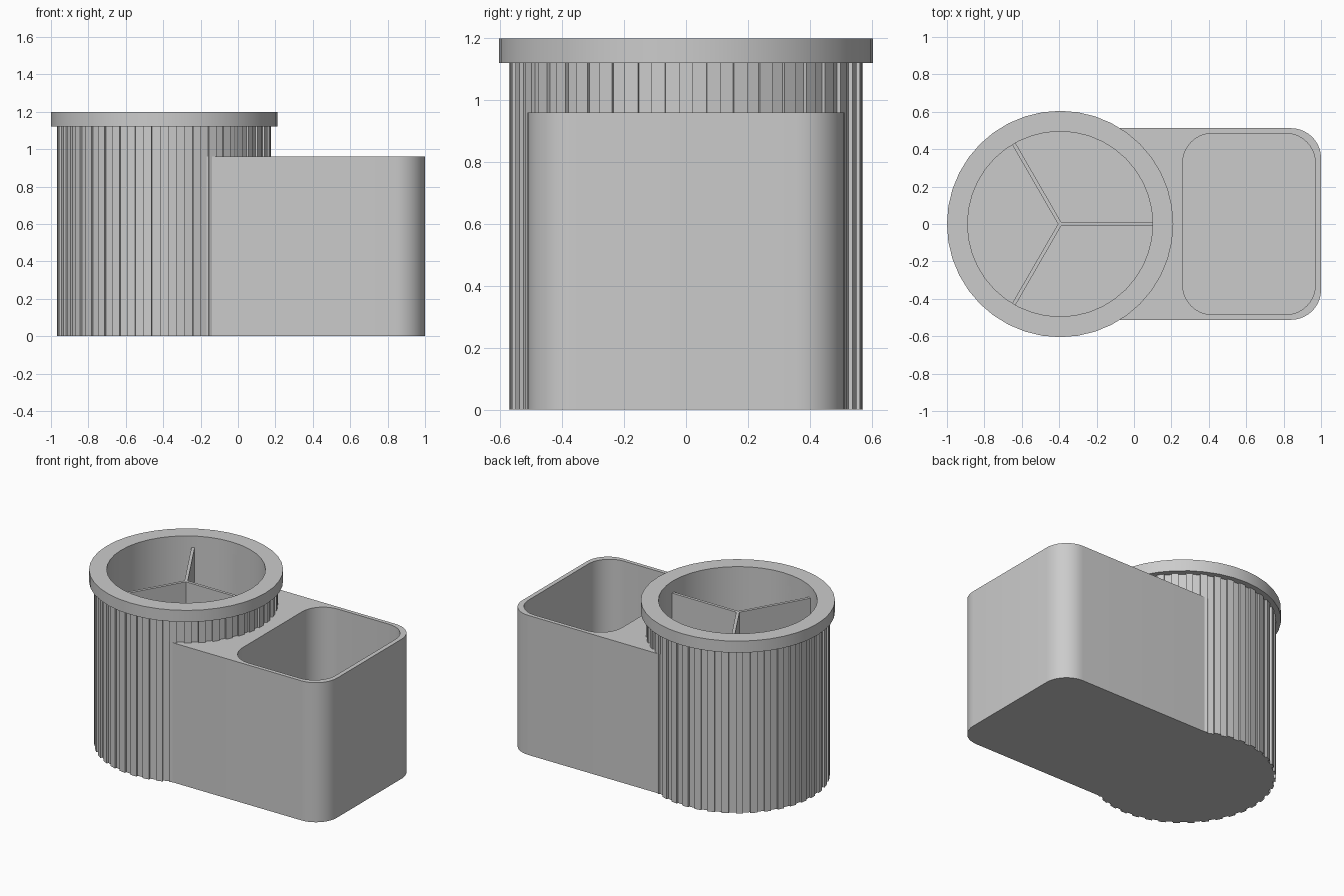
import bpy
import bmesh
from math import sin, cos, pi, radians, asin

cube = bpy.data.objects.get("Cube")
if cube:
    bpy.data.objects.remove(cube, do_unlink=True)

CUP_X = -0.395      # centre of the round cup
CUP_R = 0.495       # inside radius of the cup
CUP_TOP = 1.12      # underside of the rim
BOX_TOP = 0.96
BOX_Y = 0.512       # half depth of the box
FLOOR = 0.03
SIDES = 40

grey = bpy.data.materials.new("plain grey")
grey.use_nodes = True
grey.diffuse_color = (0.6, 0.6, 0.6, 1)
grey.node_tree.nodes["Principled BSDF"].inputs["Base Color"].default_value = (0.6, 0.6, 0.6, 1)


def arc(cx, cy, r, start, end, steps):
    """Points along an arc, angles in radians."""
    angles = [start + (end - start) * i / steps for i in range(steps + 1)]
    return [(cx + r * cos(a), cy + r * sin(a)) for a in angles]


def circle(r):
    return arc(CUP_X, 0, r, 0, 2 * pi, SIDES)[:-1]


def rounded_rectangle(x0, x1, half_y, r):
    corners = [(x1 - r, half_y - r), (x0 + r, half_y - r),
               (x0 + r, r - half_y), (x1 - r, r - half_y)]
    points = []
    for i, (cx, cy) in enumerate(corners):
        points += arc(cx, cy, r, i * pi / 2, (i + 1) * pi / 2, 10)
    return points


def prism(name, outline, bottom, top):
    """Extrude a flat outline between two heights."""
    bm = bmesh.new()
    base = bm.faces.new([bm.verts.new((x, y, bottom)) for x, y in outline])
    grown = bmesh.ops.extrude_face_region(bm, geom=[base])["geom"]
    for v in grown:
        if isinstance(v, bmesh.types.BMVert):
            v.co.z = top
    bmesh.ops.recalc_face_normals(bm, faces=bm.faces)
    mesh = bpy.data.meshes.new(name)
    bm.to_mesh(mesh)
    bm.free()
    mesh.materials.append(grey)
    obj = bpy.data.objects.new(name, mesh)
    bpy.context.collection.objects.link(obj)
    return obj


def select_only(obj):
    bpy.ops.object.select_all(action="DESELECT")
    obj.select_set(True)
    bpy.context.view_layer.objects.active = obj


def hollow(obj, outline, bottom, top):
    """Cut a prism-shaped pocket and drop the cutter."""
    cutter = prism("cutter", outline, bottom, top)
    cutter.hide_render = True
    mod = obj.modifiers.new("pocket", "BOOLEAN")
    mod.operation = "DIFFERENCE"
    mod.solver = "EXACT"
    mod.object = cutter
    select_only(obj)
    bpy.ops.object.modifier_apply(modifier=mod.name)
    bpy.data.objects.remove(cutter, do_unlink=True)


# Ribbed cup body
ribs = []
step = 2 * pi / SIDES
for i in range(SIDES):
    for offset, r in ((-0.25, 0.56), (-0.25, 0.573), (0.25, 0.573), (0.25, 0.56)):
        a = (i + offset) * step
        ribs.append((CUP_X + r * cos(a), r * sin(a)))
cup = prism("ribbed_cup", ribs, 0, CUP_TOP)
hollow(cup, circle(CUP_R), FLOOR, CUP_TOP + 0.1)

# Wide rim
rim = prism("cup_rim", circle(0.605), CUP_TOP, 1.2)
hollow(rim, circle(CUP_R), CUP_TOP - 0.1, 1.3)

# Three-way divider inside the cup
star = []
half = 0.01
for i in range(3):
    a = i * radians(120)
    for side in (-1, 1):
        star.append((CUP_X + 0.5 * cos(a) - side * half * sin(a),
                     0.5 * sin(a) + side * half * cos(a)))
    notch = half / sin(radians(60))
    star.append((CUP_X + notch * cos(a + pi / 3), notch * sin(a + pi / 3)))
divider = prism("cup_divider", star, FLOOR - 0.01, CUP_TOP)

# Box that hugs the cup wall, with a rounded pocket
hug = 0.55
reach = asin(BOX_Y / hug)
corner = 0.16
outline = arc(CUP_X, 0, hug, reach, -reach, 24)
outline += arc(1 - corner, corner - BOX_Y, corner, -pi / 2, 0, 10)
outline += arc(1 - corner, BOX_Y - corner, corner, 0, pi / 2, 10)
box = prism("side_box", outline, 0, BOX_TOP)
hollow(box, rounded_rectangle(0.26, 0.97, 0.485, corner), FLOOR, BOX_TOP + 0.1)

for obj in (cup, rim, divider, box):
    select_only(obj)
    bpy.ops.object.shade_smooth_by_angle(angle=radians(30))
